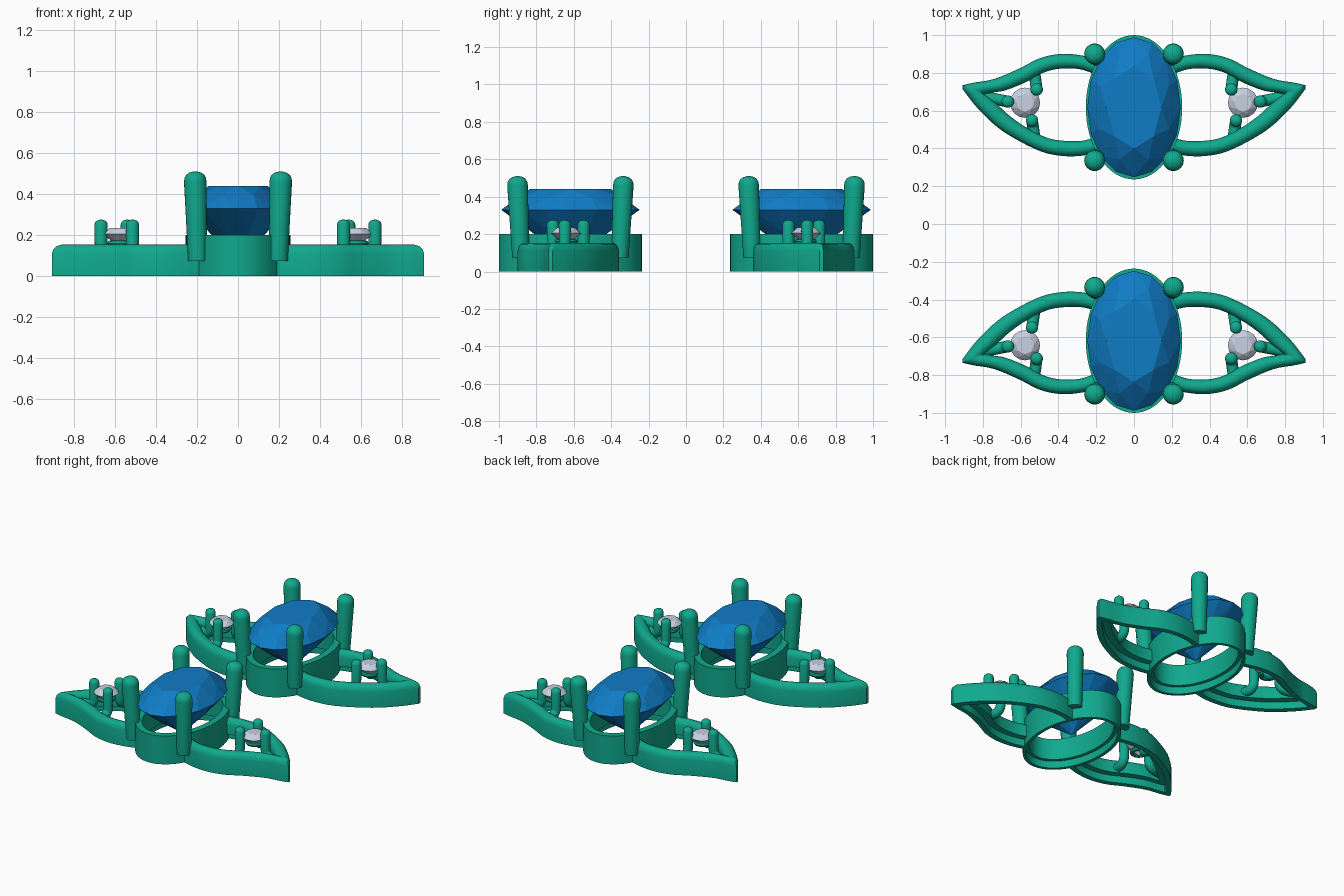
import bpy, bmesh, math
from mathutils import Vector

if "Cube" in bpy.data.objects:
    bpy.data.objects.remove(bpy.data.objects["Cube"])

CY = 0.618  # centre of the +y earring; the other one is mirrored


def mat(name, c):
    m = bpy.data.materials.new(name)
    m.diffuse_color = (*c, 1)
    m.use_nodes = True
    m.node_tree.nodes["Principled BSDF"].inputs["Base Color"].default_value = m.diffuse_color
    return m


METAL = mat("teal_metal", (0.005, 0.40, 0.27))
BLUE = mat("blue_stone", (0.005, 0.20, 0.56))
CLEAR = mat("clear_stone", (0.58, 0.64, 0.76))


def finish(bm, name, material, mirror_x, smooth=True):
    bmesh.ops.recalc_face_normals(bm, faces=bm.faces[:])
    me = bpy.data.meshes.new(name)
    bm.to_mesh(me)
    bm.free()
    ob = bpy.data.objects.new(name, me)
    bpy.context.collection.objects.link(ob)
    me.materials.append(material)
    if smooth:
        bpy.ops.object.select_all(action='DESELECT')
        ob.select_set(True)
        bpy.context.view_layer.objects.active = ob
        bpy.ops.object.shade_smooth_by_angle(angle=math.radians(35))
    mod = ob.modifiers.new("mirror", 'MIRROR')
    mod.use_axis = (mirror_x, True, False)
    mod.use_mirror_merge = False
    return ob


def skin(bm, sections, closed=False):
    """Bridge a list of closed cross-sections."""
    rings = [[bm.verts.new(p) for p in s] for s in sections]
    n = len(rings[0])
    pairs = list(zip(rings, rings[1:]))
    if closed:
        pairs.append((rings[-1], rings[0]))
    else:
        bm.faces.new(rings[0])
        bm.faces.new(rings[-1])
    for a, b in pairs:
        for i in range(n):
            j = (i + 1) % n
            bm.faces.new((a[i], a[j], b[j], b[i]))


def tube(bm, path, radii, n=20):
    path = [Vector(p) for p in path]
    side, prev, secs = None, None, []
    for i, p in enumerate(path):
        t = (path[min(i + 1, len(path) - 1)] - path[max(i - 1, 0)]).normalized()
        if side is None:
            side = t.orthogonal().normalized()
        else:
            side = prev.rotation_difference(t) @ side
        prev = t
        other = t.cross(side)
        secs.append([p + radii[i] * (math.cos(a) * side + math.sin(a) * other)
                     for a in (math.tau * k / n for k in range(n))])
    skin(bm, secs)


def catmull(pts, steps=6):
    pts = [Vector(p) for p in pts]
    ext = [2 * pts[0] - pts[1]] + pts + [2 * pts[-1] - pts[-2]]
    out = []
    for a, b, c, d in zip(ext, ext[1:], ext[2:], ext[3:]):
        for k in range(steps):
            t = k / steps
            out.append(0.5 * (2 * b + (c - a) * t + (2 * a - 5 * b + 4 * c - d) * t * t
                              + (3 * b - a - 3 * c + d) * t ** 3))
    return out + [pts[-1]]


def gem(name, cx, cy, rx, ry, z_culet, z_girdle, z_table, material, mirror_x, n=8):
    bm = bmesh.new()
    h = z_table - z_girdle
    d = z_girdle - z_culet
    # table, crown kites, girdle, lower pavilion, culet
    for r, z, count, off in ((0.59, z_table, n, 0), (0.81, z_girdle + 0.57 * h, n, 0.5),
                             (1, z_girdle, 2 * n, 0), (0.5, z_culet + 0.47 * d, n, 0.5)):
        for k in range(count):
            a = math.tau * (k + off) / count
            bm.verts.new((cx + rx * r * math.cos(a), cy + ry * r * math.sin(a), z))
    bm.verts.new((cx, cy, z_culet))
    bmesh.ops.convex_hull(bm, input=bm.verts[:])
    bmesh.ops.dissolve_limit(bm, angle_limit=0.02, verts=bm.verts[:], edges=bm.edges[:])
    finish(bm, name, material, mirror_x, smooth=False)


# oval seat ring with a stepped underside
bm = bmesh.new()
seat = ((0, 0), (0, 0.2), (0.045, 0.2), (0.045, 0.05), (0.022, 0.05), (0.022, 0))
skin(bm, [[((0.255 - o) * math.cos(a), CY + (0.382 - o) * math.sin(a), z) for o, z in seat]
          for a in (math.tau * k / 64 for k in range(64))], closed=True)
finish(bm, "oval_seat", METAL, False)

# leaf-shaped side frame: (outer x, y, inner x, y) along each edge, meeting at the tip
upper = [(.175, .865, .21, .795), (.28, .893, .29, .82), (.39, .90, .385, .823),
         (.50, .877, .475, .803), (.61, .822, .575, .75), (.74, .768, .68, .708),
         (.85, .748, .745, .697), (.908, .735, .79, .688)]
lower = [(.19, .378, .215, .455), (.28, .361, .28, .44), (.375, .36, .365, .44),
         (.48, .38, .455, .455), (.60, .435, .56, .505), (.72, .51, .655, .57),
         (.83, .615, .735, .643), (.908, .715, .79, .686)]
band = ((0, 0), (0, .11), (.06, .13), (.2, .146), (.4, .153), (.6, .153), (.8, .146),
        (.94, .13), (1, .11), (1, .05), (.45, .05), (.45, 0))


def split(edge):
    pts = list(zip(catmull([(e[0], e[1], 0) for e in edge]),
                   catmull([(e[2], e[3], 0) for e in edge])))
    return pts


bm = bmesh.new()
skin(bm, [[o.lerp(i, t) + Vector((0, 0, z)) for t, z in band]
          for o, i in split(upper) + split(lower)[::-1]])
finish(bm, "leaf_frame", METAL, True)

# four tall prongs around the big stone
bm = bmesh.new()
cap = ((.075, .046), (.46, .055), (.48, .052), (.495, .043), (.505, .028), (.51, .008))
for s in (-1, 1):
    path = [(0.197 + 0.013 * (z - .075) / .435,
             CY + s * (0.265 + 0.02 * (z - .075) / .435), z) for z, r in cap]
    tube(bm, path, [r for z, r in cap], 24)
finish(bm, "tall_prongs", METAL, True)

# small bent prongs growing from the leaf frame
bm = bmesh.new()
for (px, py), (bx, by) in (((.515, .712), (.53, .825)), ((.54, .548), (.525, .455)),
                           ((.668, .648), (.80, .675))):
    p, b = Vector((px, py, 0)), Vector((bx, by, 0))
    out = (b - p).normalized()
    path, radii = [b + Vector((0, 0, .09))], [.03]
    for k in range(7):
        a = math.pi / 2 * k / 6
        path.append(p + out * .045 * (1 - math.sin(a)) + Vector((0, 0, .09 + .045 * (1 - math.cos(a)))))
        radii.append(.031)
    for z, r in ((.25, .033), (.263, .029), (.271, .02), (.275, .006)):
        path.append(p + Vector((0, 0, z)))
        radii.append(r)
    tube(bm, path, radii, 16)
finish(bm, "small_prongs", METAL, True)

# small ring under the round stone
bm = bmesh.new()
skin(bm, [[(.578 + (.045 + .014 * math.cos(b)) * math.cos(a),
            .64 + (.045 + .014 * math.cos(b)) * math.sin(a), .16 + .014 * math.sin(b))
           for b in (math.tau * j / 8 for j in range(8))]
          for a in (math.tau * k / 24 for k in range(24))], closed=True)
finish(bm, "small_seat", METAL, True)

# faceted stones
gem("oval_stone", 0, CY, 0.247, 0.37, 0.06, 0.33, 0.44, BLUE, False)
gem("round_stone", 0.577, 0.642, 0.08, 0.08, 0.135, 0.205, 0.235, CLEAR, True)
